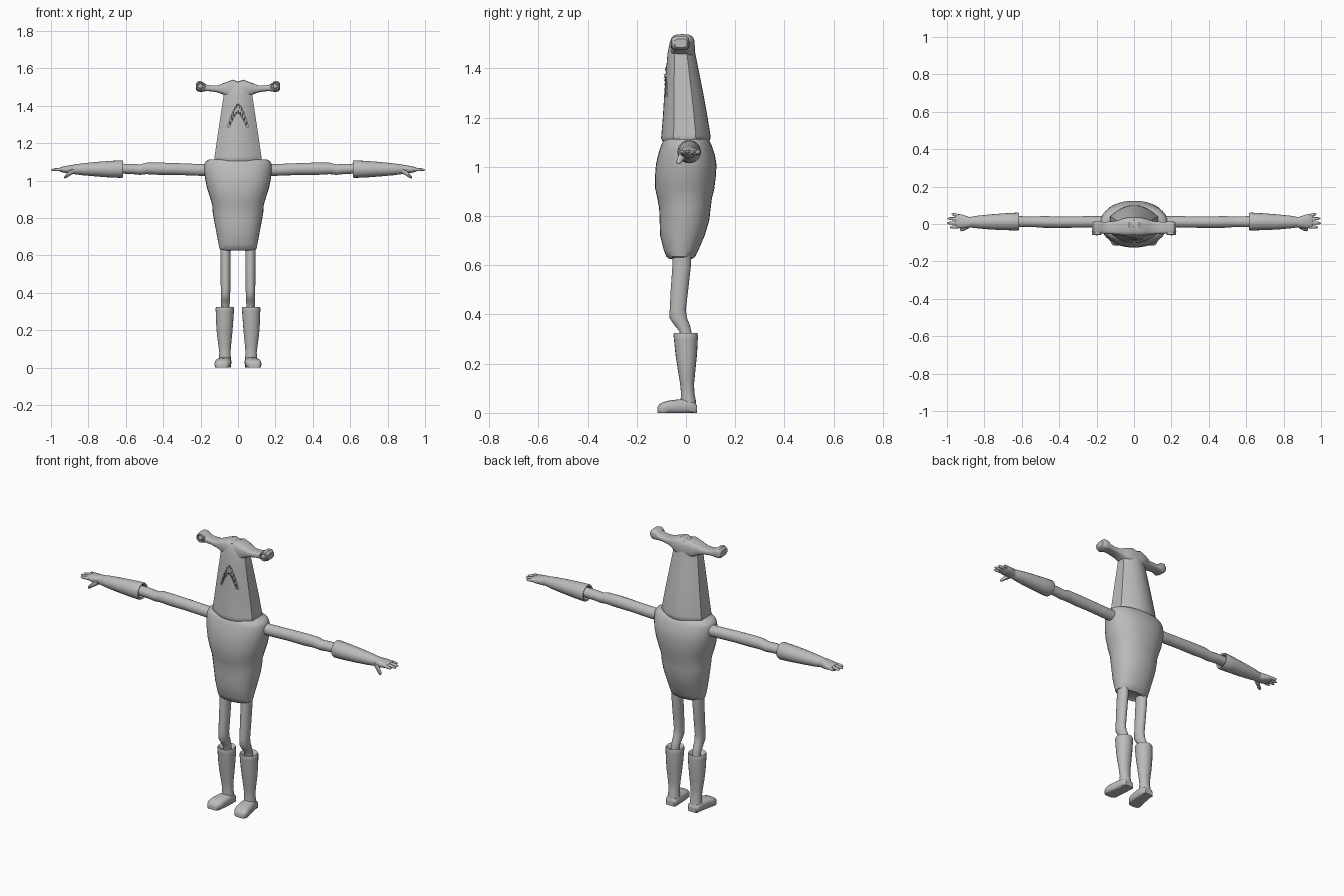
import bpy, bmesh, math
from mathutils import Vector

grey = bpy.data.materials.new("plain grey")
grey.diffuse_color = (0.5, 0.5, 0.5, 1)


def finish(name, bm, smooth=True):
    bmesh.ops.recalc_face_normals(bm, faces=bm.faces)
    me = bpy.data.meshes.new(name)
    bm.to_mesh(me)
    bm.free()
    me.materials.append(grey)
    ob = bpy.data.objects.new(name, me)
    bpy.context.collection.objects.link(ob)
    if smooth:
        bpy.ops.object.select_all(action='DESELECT')
        ob.select_set(True)
        bpy.context.view_layer.objects.active = ob
        bpy.ops.object.shade_smooth_by_angle(angle=math.radians(38))
    return ob


def rounded(n, power=2.0):
    """Unit ring; a higher power gives a squarer ring."""
    out = []
    for i in range(n):
        a = 2 * math.pi * i / n
        c, s = math.cos(a), math.sin(a)
        out.append((math.copysign(abs(c) ** (2 / power), c),
                    math.copysign(abs(s) ** (2 / power), s)))
    return out


def loft(name, axis, rings, ring=None, side=1):
    """Skin through rings (position, u0, u1, v0, v1) set along an axis."""
    ring = ring or rounded(20)
    bm = bmesh.new()
    loops = []
    for p, u0, u1, v0, v1 in rings:
        loop = []
        for c, s in ring:
            u = (u0 + u1) / 2 + c * (u1 - u0) / 2
            v = (v0 + v1) / 2 + s * (v1 - v0) / 2
            x, y, z = {'x': (p, u, v), 'y': (u, p, v), 'z': (u, v, p)}[axis]
            loop.append(bm.verts.new((x * side, y, z)))
        loops.append(loop)
    n = len(ring)
    for a, b in zip(loops, loops[1:]):
        for i in range(n):
            bm.faces.new((a[i], a[(i + 1) % n], b[(i + 1) % n], b[i]))
    bm.faces.new(loops[0])
    bm.faces.new(loops[-1])
    return finish(name, bm)


def mid(p, hw, y0, y1):
    return (p, -hw, hw, y0, y1)


# Torso
loft("torso", 'z', [
    mid(.635, .06, -.05, .01), mid(.625, .085, -.066, .025),
    mid(.635, .099, -.08, .038), mid(.66, .104, -.09, .05),
    mid(.72, .115, -.105, .076), mid(.78, .127, -.107, .094),
    mid(.83, .135, -.109, .1), mid(.87, .138, -.116, .105),
    mid(.91, .15, -.125, .115), mid(.96, .166, -.126, .121),
    mid(1.01, .176, -.122, .124), mid(1.05, .181, -.113, .117),
    mid(1.085, .18, -.102, .105), mid(1.103, .172, -.094, .096),
    mid(1.112, .155, -.085, .085), mid(1.115, .1, -.06, .06)], rounded(32, 2.2))

# Head: flat sides with bowed front and back
steps = [-1 + i / 5 for i in range(11)]
head_ring = [(x, -1 + .5 * x * x) for x in steps] + [(-x, 1 - .6 * x * x) for x in steps]
head = loft("head", 'z', [
    mid(1.12, .105, -.08, .08), mid(1.104, .121, -.096, .094),
    mid(1.116, .127, -.101, .1), mid(1.13, .125, -.1, .099),
    mid(1.2, .115, -.094, .088), mid(1.3, .1, -.088, .07),
    mid(1.4, .085, -.08, .05), mid(1.46, .076, -.075, .038),
    mid(1.505, .066, -.066, .03), mid(1.525, .045, -.055, .022)], head_ring)

# Hammer-shaped top of the head
half = [(0, -.066, .036, 1.43, 1.529), (.028, -.065, .036, 1.435, 1.539),
        (.06, -.062, .031, 1.448, 1.527), (.08, -.058, .022, 1.46, 1.52),
        (.105, -.055, .015, 1.47, 1.509), (.145, -.052, .012, 1.477, 1.508),
        (.17, -.052, .012, 1.478, 1.513), (.193, -.055, .014, 1.474, 1.53),
        (.213, -.055, .012, 1.475, 1.532), (.225, -.046, .004, 1.485, 1.52)]
loft("hammer", 'x', [(-r[0],) + r[1:] for r in half[:0:-1]] + half, rounded(20, 3.2))


# Mouth: arched opening cut into the front of the head
def arch(s, w, top):
    return s * w, top - (top - 1.285) * abs(s) ** 1.5


def head_front(x, z):
    d = 1.4 - z
    return -.08 - .08 * d + .5 * (.065 + .14 * d) * (x / (.085 + .15 * d)) ** 2


UP, LOW = (.057, 1.412), (.046, 1.36)
ts = [-1 + i / 8 for i in range(17)]
outline = [arch(t, *UP) for t in ts] + [arch(-t, *LOW) for t in ts]
bm = bmesh.new()
cols = [[[bm.verts.new((x, y, z)) for y in (-.16, -.058)]
         for x, z in (arch(t, *UP), arch(t, *LOW))] for t in ts]
# keep the corners of the opening slightly apart
for a, b in zip(cols, cols[1:]):
    (a0, a1), (a2, a3) = a
    (b0, b1), (b2, b3) = b
    for f in ((a0, b0, b1, a1), (a2, b2, b3, a3), (a0, b0, b2, a2), (a1, b1, b3, a3)):
        bm.faces.new(f)
for (c0, c1), (c2, c3) in (cols[0], cols[-1]):
    bm.faces.new((c0, c1, c3, c2))
cutter = finish("mouth_cutter", bm, False)
cutter.hide_render = True
cutter.hide_viewport = False
cutter.display_type = 'WIRE'
cut = head.modifiers.new("mouth", 'BOOLEAN')
cut.operation = 'DIFFERENCE'
cut.solver = 'EXACT'
cut.object = cutter

# Teeth: small cones along both edges of the mouth
bm = bmesh.new()
for (w, top), sign, count in ((UP, -1, 11), (LOW, 1, 9)):
    for i in range(count):
        t = -.85 + 1.7 * i / (count - 1)
        x, z = arch(t, w, top)
        y = head_front(x, z) + .006
        tip = bm.verts.new((x * (1 + sign * .12), y - .014, z + sign * .02))
        base = [bm.verts.new((x + .0055 * c, y + .006 * s, z - sign * .003))
                for c, s in rounded(5)]
        bm.faces.new(base)
        for j in range(5):
            bm.faces.new((base[j], base[(j + 1) % 5], tip))
finish("teeth", bm, False)

for side, tag in ((1, "left"), (-1, "right")):
    # Eye with raised socket
    def eye_disc(p, r):
        return (p, .2 - r, .2 + r, 1.503 - r, 1.503 + r)
    loft(tag + "_eye_socket", 'y', [
        eye_disc(-.04, .026), eye_disc(-.056, .025), eye_disc(-.06, .021),
        eye_disc(-.058, .017), eye_disc(-.05, .015)], side=side)
    loft(tag + "_eye", 'y', [
        eye_disc(-.045, .014), eye_disc(-.054, .012), eye_disc(-.059, .008),
        eye_disc(-.061, .002)], side=side)

    # Upper arm
    loft(tag + "_upper_arm", 'x', [
        (.12, -.02, .042, 1.025, 1.088), (.2, -.02, .042, 1.025, 1.088),
        (.33, -.02, .041, 1.03, 1.093), (.42, -.021, .041, 1.03, 1.096),
        (.49, -.02, .042, 1.034, 1.095), (.525, -.017, .04, 1.03, 1.086),
        (.56, -.017, .041, 1.034, 1.089), (.64, -.016, .042, 1.038, 1.09)], side=side)

    # Long glove cuff
    loft(tag + "_cuff", 'x', [
        (.64, -.015, .04, 1.036, 1.088), (.618, -.022, .049, 1.026, 1.097),
        (.614, -.032, .058, 1.017, 1.106), (.622, -.035, .061, 1.014, 1.108),
        (.68, -.033, .058, 1.016, 1.105), (.76, -.03, .052, 1.022, 1.099),
        (.83, -.024, .045, 1.028, 1.092), (.875, -.018, .038, 1.034, 1.086),
        (.89, -.014, .034, 1.038, 1.082)], side=side)

    # Hand, fingers and thumb
    loft(tag + "_palm", 'x', [
        (.865, -.014, .034, 1.036, 1.086), (.89, -.02, .04, 1.035, 1.083),
        (.92, -.024, .051, 1.04, 1.078), (.945, -.021, .053, 1.045, 1.073),
        (.955, -.014, .046, 1.05, 1.068)], rounded(16, 2.5), side)
    fingers = ((-.014, -.018, .985), (.005, .005, 1.0), (.025, .03, .996), (.043, .053, .975))
    for k, (y0, y1, end) in enumerate(fingers):
        path = []
        for f, r in ((0, .009), (.5, .009), (.85, .007), (1, .002)):
            y, z = y0 + (y1 - y0) * f, 1.06 - .003 * f
            path.append((.935 + (end - .935) * f, y - r, y + r, z - r, z + r))
        loft(f"{tag}_finger_{k + 1}", 'x', path, rounded(10), side)
    loft(tag + "_thumb", 'x', [
        (.88, -.022, .006, 1.036, 1.066), (.9, -.032, -.004, 1.024, 1.056),
        (.915, -.038, -.014, 1.014, 1.04), (.925, -.039, -.02, 1.01, 1.028),
        (.929, -.035, -.025, 1.012, 1.021)], rounded(10), side)

    # Leg with bent knee
    loft(tag + "_leg", 'z', [
        (.7, .038, .095, -.052, .024), (.6, .039, .094, -.055, .02),
        (.5, .04, .093, -.062, .009), (.42, .041, .092, -.066, -.001),
        (.385, .042, .091, -.067, .004), (.36, .043, .09, -.05, .015),
        (.33, .045, .09, -.026, .022), (.29, .047, .09, -.022, .026)], side=side)

    # Tall boot with open top
    loft(tag + "_boot", 'z', [
        (.3, .043, .094, -.025, .028), (.316, .034, .105, -.04, .037),
        (.324, .024, .116, -.049, .046), (.316, .021, .12, -.051, .048),
        (.3, .022, .119, -.049, .048), (.24, .026, .117, -.043, .045),
        (.18, .031, .113, -.034, .039), (.12, .037, .105, -.024, .033),
        (.08, .04, .1, -.02, .034), (.05, .038, .102, -.022, .04),
        (.02, .037, .103, -.022, .043)], side=side)

    # Foot
    foot = loft(tag + "_foot", 'y', [
        (.045, .045, .095, 0, .03), (.035, .037, .103, 0, .045),
        (0, .035, .108, 0, .056), (-.03, .035, .115, 0, .055),
        (-.07, .038, .123, 0, .05), (-.095, .044, .125, 0, .043),
        (-.11, .055, .118, 0, .033), (-.116, .068, .106, 0, .022)],
        rounded(20, 2.6), side)
    # flatten the sole
    for v in foot.data.vertices:
        if v.co.z < .014:
            v.co.z = 0
